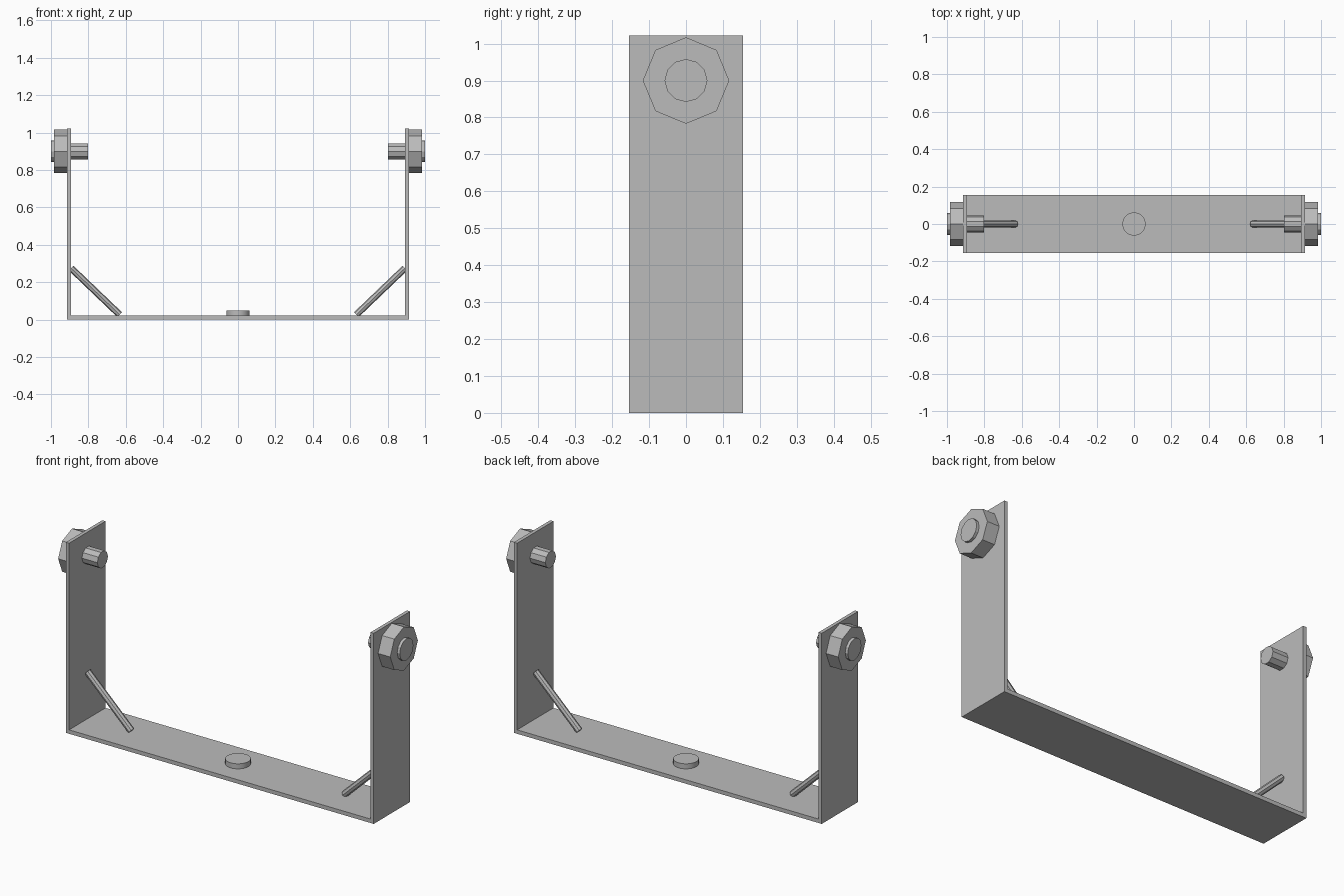
import bpy
from math import pi
from mathutils import Vector

cube = bpy.data.objects.get("Cube")
if cube:
    bpy.data.objects.remove(cube, do_unlink=True)

GREY = (0.5, 0.5, 0.5, 1)
metal = bpy.data.materials.new("grey metal")
metal.use_nodes = True
metal.diffuse_color = GREY
metal.node_tree.nodes["Principled BSDF"].inputs["Base Color"].default_value = GREY


def finish(name):
    obj = bpy.context.object
    obj.name = name
    obj.data.materials.append(metal)
    return obj


def box(name, low, high):
    low, high = Vector(low), Vector(high)
    bpy.ops.mesh.primitive_cube_add(size=1, location=(low + high) / 2)
    bpy.context.object.scale = high - low
    bpy.ops.object.transform_apply(location=False, rotation=False)
    return finish(name)


def rod(name, start, end, radius, sides):
    start, end = Vector(start), Vector(end)
    axis = end - start
    bpy.ops.mesh.primitive_cylinder_add(
        vertices=sides, radius=radius, depth=axis.length, location=(start + end) / 2)
    # Rods lie in the xz plane, so one turn about y aligns them
    bpy.context.object.rotation_euler.y = Vector((0, 0, 1)).angle(axis) * (1 if axis.x >= 0 else -1)
    return finish(name)


HALF_DEPTH = 0.154
OUTER, INNER = 0.913, 0.894
THICK = 0.021
PIVOT = 0.9

# Base strap and the round mounting boss
box("base_plate", (-OUTER, -HALF_DEPTH, 0), (OUTER, HALF_DEPTH, THICK))
rod("centre_boss", (0, 0, THICK / 2), (0, 0, 0.048), 0.062, 32)
bpy.ops.object.shade_smooth_by_angle(angle=pi / 6)

for side, s in (("left", 1), ("right", -1)):
    # Upright arm
    x0, x1 = sorted((s * INNER, s * OUTER))
    box(side + "_arm", (x0, -HALF_DEPTH, THICK), (x1, HALF_DEPTH, 1.022))
    # Diagonal brace between base and arm
    rod(side + "_brace", (s * 0.633, 0, 0.027), (s * 0.892, 0, 0.275), 0.018, 8)
    # Clamping knob, its end cap and the inner pivot pin
    rod(side + "_knob", (s * OUTER, 0, PIVOT), (s * 0.985, 0, PIVOT), 0.117, 8)
    rod(side + "_knob_cap", (s * 0.98, 0, PIVOT), (s, 0, PIVOT), 0.058, 12)
    rod(side + "_pivot_pin", (s * 0.803, 0, PIVOT), (s * INNER, 0, PIVOT), 0.045, 10)
